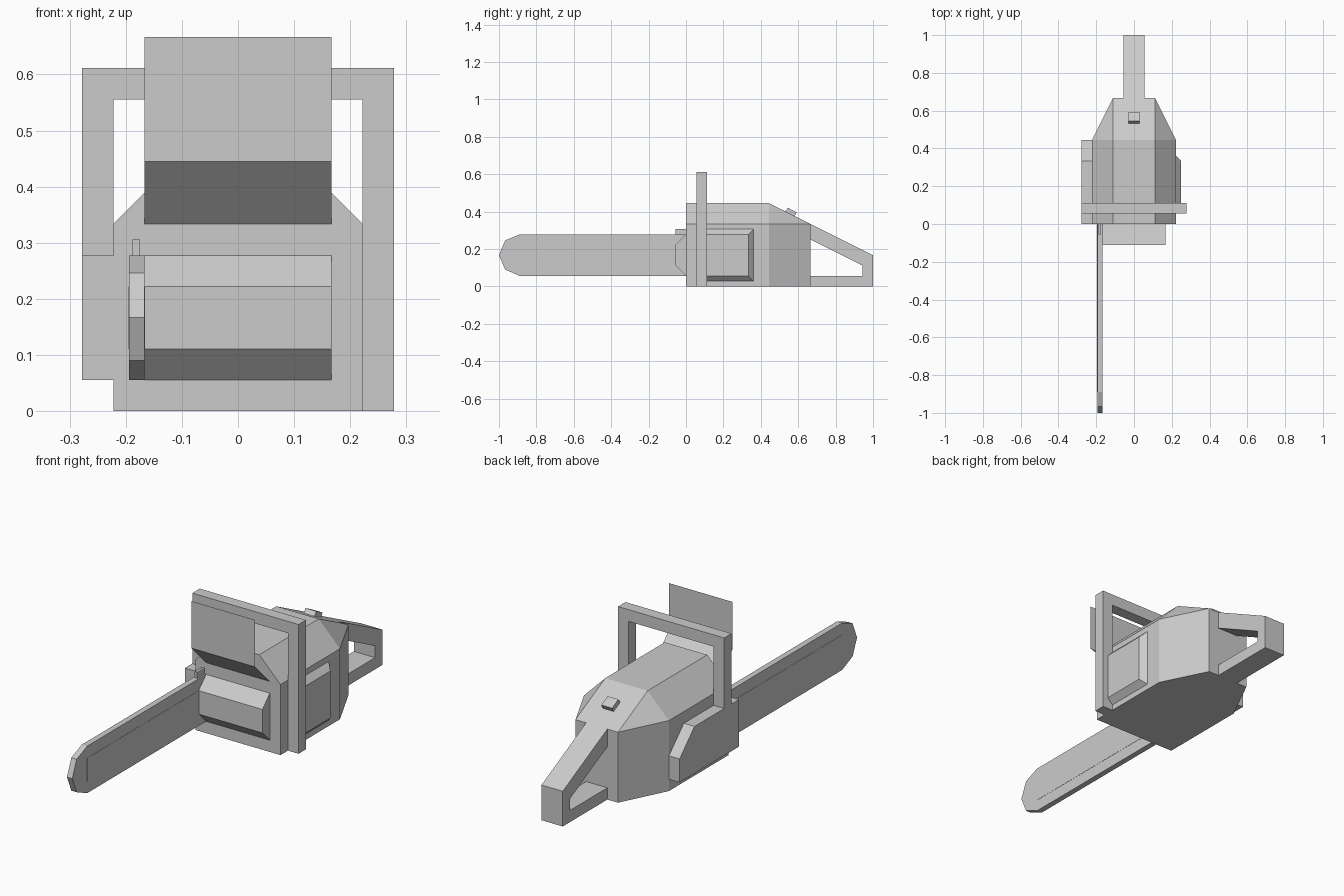
import bpy, bmesh

if "Cube" in bpy.data.objects:
    bpy.data.objects.remove(bpy.data.objects["Cube"])

U = 1 / 18  # modelling grid step


def finish(bm, name):
    bmesh.ops.recalc_face_normals(bm, faces=bm.faces)
    me = bpy.data.meshes.new(name)
    bm.to_mesh(me)
    bm.free()
    ob = bpy.data.objects.new(name, me)
    bpy.context.collection.objects.link(ob)
    return ob


def prism(name, pts, a, b, axis='X'):
    """Extrude a profile: (y, z) points along X, or (x, z) points along Y."""
    bm = bmesh.new()
    place = (lambda p, q, d: (d, p, q)) if axis == 'X' else (lambda p, q, d: (p, d, q))
    face = bm.faces.new([bm.verts.new(place(p, q, a)) for p, q in pts])
    ext = bmesh.ops.extrude_face_region(bm, geom=[face])
    verts = [g for g in ext['geom'] if isinstance(g, bmesh.types.BMVert)]
    bmesh.ops.translate(bm, verts=verts, vec=(b - a, 0, 0) if axis == 'X' else (0, b - a, 0))
    return finish(bm, name)


def hull(name, pts):
    """Convex solid through the given points, with flat faces merged."""
    bm = bmesh.new()
    for p in pts:
        bm.verts.new(p)
    bmesh.ops.convex_hull(bm, input=bm.verts)
    bmesh.ops.dissolve_limit(bm, angle_limit=0.02, verts=bm.verts, edges=bm.edges)
    return finish(bm, name)


def rect(a0, a1, b0, b1):
    return [(a0, b0), (a1, b0), (a1, b1), (a0, b1)]


# Engine body: chamfered top, tapered towards the rear
body = []
for s in (-1, 1):
    for y in (0, 8 * U):
        body += [(s * 4 * U, y, 0), (s * 4 * U, y, 6 * U), (s * 2 * U, y, 8 * U)]
    body += [(s * 2 * U, 12 * U, 0), (s * 2 * U, 12 * U, 6 * U)]
hull("engine_body", body)

# Rear handle loop
prism("rear_handle", [(12 * U, 0), (1, 0), (1, 3 * U), (12 * U, 6 * U), (12 * U, 4.5 * U),
                      (17 * U, 2 * U), (17 * U, U), (12 * U, U)], -U, U)

# Throttle lock button on the sloping rear top
prism("lock_button", [(0.53, 0.40), (0.58, 0.375), (0.592, 0.396), (0.545, 0.42)],
      -0.028, 0.028)

# Front handle frame wrapping over the body
prism("front_handle", [(-5 * U, 5 * U), (-5 * U, 11 * U), (5 * U, 11 * U), (5 * U, 0), (4 * U, 0),
                       (4 * U, 10 * U), (-4 * U, 10 * U), (-4 * U, 5 * U)], U, 2 * U, 'Y')

# Clutch cover on the bar side
prism("clutch_cover", [(0, U), (8 * U, U), (8 * U, 3 * U), (6 * U, 5 * U), (0, 5 * U)],
      -5 * U, -4 * U)

# Starter cover with bevelled edges on the other side
hull("starter_cover",
     [(4 * U, y, z) for y, z in rect(1.5 * U, 6.5 * U, 0.5 * U, 5.5 * U)] +
     [(4.5 * U, y, z) for y, z in rect(1.5 * U, 6 * U, U, 5 * U)])

# Muffler box on the front
prism("muffler", [(0, U), (0, 5 * U), (-U, 4 * U), (-U, 2 * U)], -3 * U, 3 * U)

# Thin bent hand guard sheet
bm = bmesh.new()
rows = [[bm.verts.new((x, y, z)) for x in (-3 * U, 3 * U)]
        for y, z in ((0, 6 * U), (-2 * U, 8 * U), (-2 * U, 12 * U))]
for r, t in zip(rows, rows[1:]):
    bm.faces.new((r[0], r[1], t[1], t[0]))
finish(bm, "hand_guard")

# Chain blade with faceted tip, and the guide bar plate within it
prism("chain", [(0, U), (0, 5 * U), (-16 * U, 5 * U), (-0.967, 0.246), (-1, 3 * U),
                (-0.967, 0.09), (-16 * U, U)], -3.5 * U, -3 * U)
prism("guide_bar", rect(-16 * U, 0, 2 * U, 4 * U), -3.5 * U - 0.001, -3 * U + 0.001)

# Small stop above the chain
prism("chain_stop", rect(-U, 0, 4.9 * U, 5.5 * U), -0.188, -0.175)
